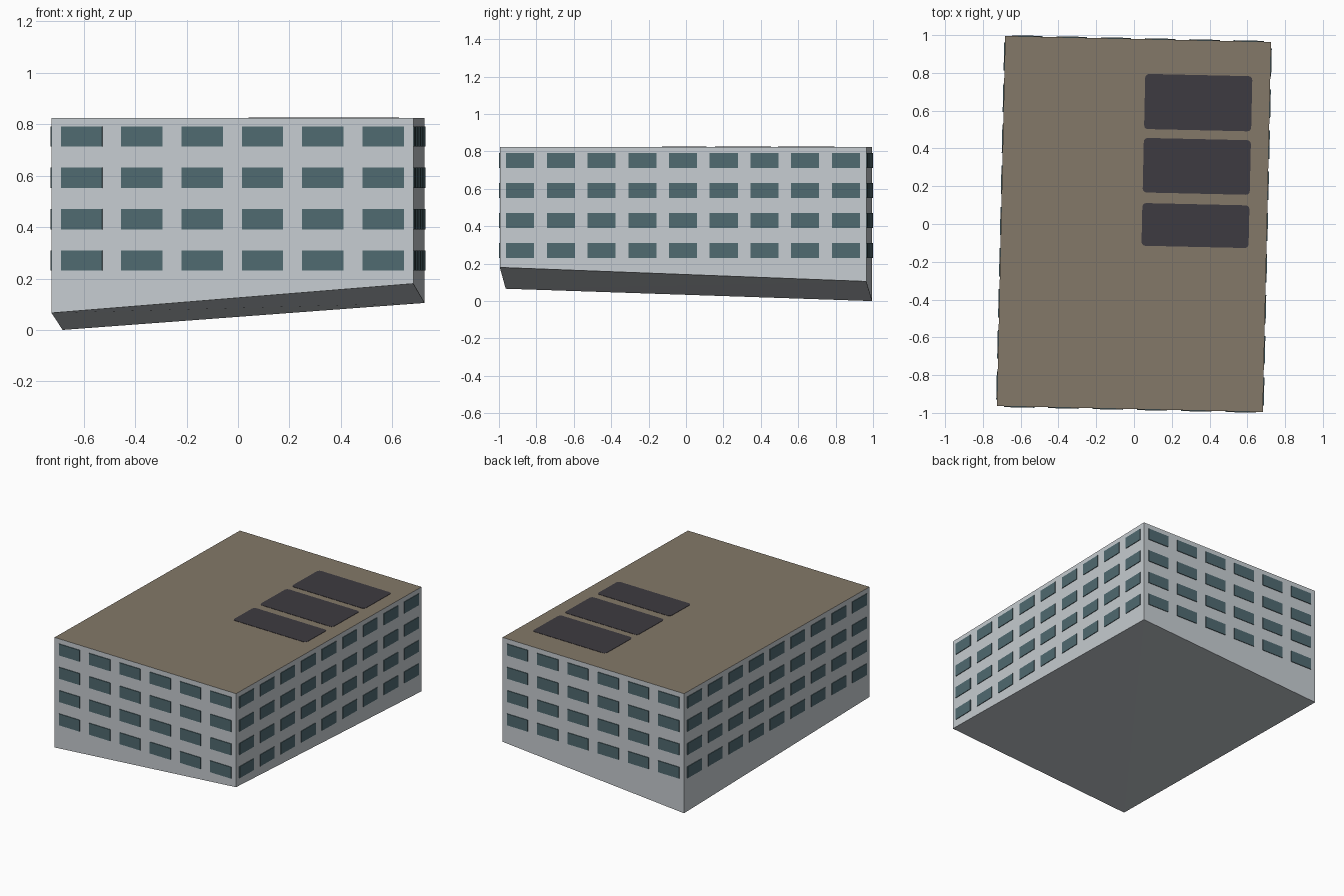
import bpy, bmesh, math
from mathutils import Matrix, Vector

if "Cube" in bpy.data.objects:
    bpy.data.objects.remove(bpy.data.objects["Cube"])

HX, HY, TOP = 0.704, 0.980, 0.825       # half width, half depth, roof height
TURN = Matrix.Rotation(math.radians(-1.28), 4, 'Z')   # slight turn on the plot


def material(name, rgb):
    m = bpy.data.materials.new(name)
    m.diffuse_color = (*rgb, 1)
    m.use_nodes = True
    m.node_tree.nodes["Principled BSDF"].inputs["Base Color"].default_value = m.diffuse_color
    return m


WALL = material("pale_grey_wall", (0.57, 0.61, 0.64))
ROOF = material("brown_roof", (0.23, 0.19, 0.14))
GLASS = material("teal_window", (0.08, 0.144, 0.165))
PANEL = material("dark_roof_panel", (0.047, 0.043, 0.052))


def finish(name, bm, *mats):
    bmesh.ops.recalc_face_normals(bm, faces=bm.faces)
    bm.transform(TURN)
    me = bpy.data.meshes.new(name)
    bm.to_mesh(me)
    bm.free()
    for m in mats:
        me.materials.append(m)
    ob = bpy.data.objects.new(name, me)
    bpy.context.collection.objects.link(ob)
    return ob


# Building body: flat roof, underside follows the sloping ground
bm = bmesh.new()
corners = [(-HX, -HY, 0.066), (HX, -HY, 0.18), (HX, HY, 0.105), (-HX, HY, 0.0)]
low = [bm.verts.new(c) for c in corners]
high = [bm.verts.new((x, y, TOP)) for x, y, _ in corners]
for i in range(4):
    j = (i + 1) % 4
    bm.faces.new((low[i], low[j], high[j], high[i]))
bm.faces.new((low[0], low[2], low[1]))
bm.faces.new((low[0], low[3], low[2]))
bm.faces.new(high).material_index = 1
finish("building_body", bm, WALL, ROOF)


# Window plates: a grid on each wall
def windows(name, angle, half_width, distance, columns, width):
    bm = bmesh.new()
    rot = Matrix.Rotation(math.radians(angle), 4, 'Z')
    pitch = 2 * half_width / columns
    for c in range(columns):
        x = -half_width + (c + 0.5) * pitch
        for r in range(4):
            z = 0.27 + r * 0.1607
            mat = rot @ Matrix.Translation((x, -distance, z)) @ Matrix.Diagonal((width, 0.009, 0.079, 1))
            bmesh.ops.create_cube(bm, size=1, matrix=mat)
    finish(name, bm, GLASS)


for side, angle in (("front", 0), ("back", 180)):
    windows(side + "_windows", angle, HX, HY, 6, 0.161)
for side, angle in (("right", 90), ("left", -90)):
    windows(side + "_windows", angle, HY, HX, 9, 0.150)


# Roof panels: thin plates with rounded corners
def roof_panel(name, x0, x1, y0, y1, radius=0.02, steps=3):
    bm = bmesh.new()
    pts = []
    centres = [(x1 - radius, y1 - radius), (x0 + radius, y1 - radius),
               (x0 + radius, y0 + radius), (x1 - radius, y0 + radius)]
    for q, (cx, cy) in enumerate(centres):
        for s in range(steps + 1):
            a = (q + s / steps) * math.pi / 2
            pts.append(bm.verts.new((cx + radius * math.cos(a), cy + radius * math.sin(a), TOP - 0.001)))
    base = bm.faces.new(pts)
    top = bmesh.ops.extrude_face_region(bm, geom=[base])["geom"]
    bmesh.ops.translate(bm, vec=Vector((0, 0, 0.003)),
                        verts=[g for g in top if isinstance(g, bmesh.types.BMVert)])
    finish(name, bm, PANEL)


for n, (y0, y1) in enumerate(((0.504, 0.796), (0.168, 0.457), (-0.114, 0.112))):
    roof_panel(f"roof_panel_{n + 1}", 0.042, 0.609, y0, y1)
